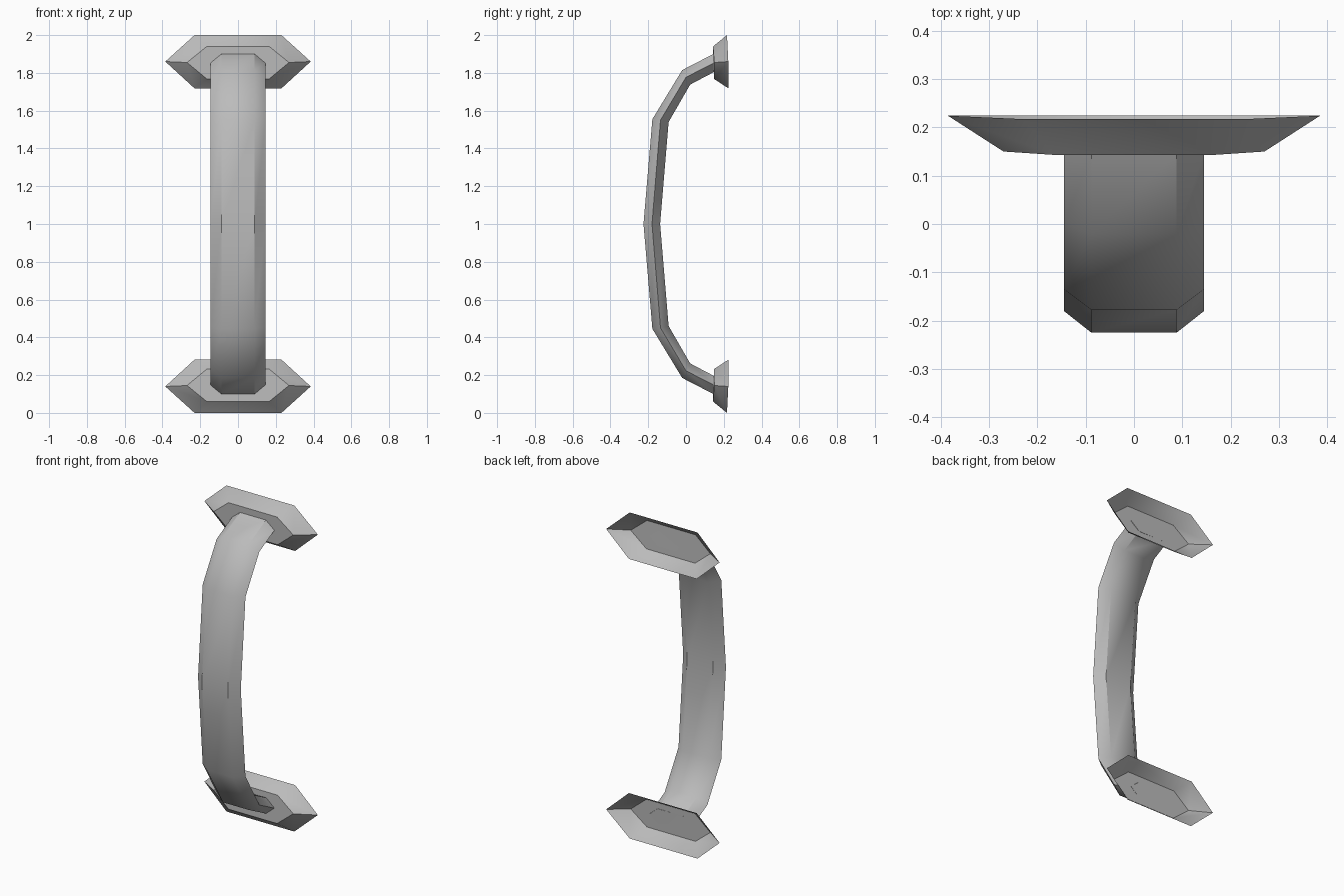
import bpy, bmesh, math

if "Cube" in bpy.data.objects:
    bpy.data.objects.remove(bpy.data.objects["Cube"])

grey = bpy.data.materials.new("satin_grey")
grey.use_nodes = True
COLOUR = (0.5, 0.5, 0.5, 1)
grey.diffuse_color = COLOUR
grey.node_tree.nodes["Principled BSDF"].inputs["Base Color"].default_value = COLOUR


def loft(name, rings, cap_start, cap_end):
    """Skin closed rings of points, cap chosen ends, smooth the shallow bends."""
    bm = bmesh.new()
    loops = [[bm.verts.new(p) for p in ring] for ring in rings]
    for a, b in zip(loops, loops[1:]):
        for i in range(len(a)):
            j = (i + 1) % len(a)
            bm.faces.new((a[i], a[j], b[j], b[i]))
    if cap_start:
        bm.faces.new(loops[0][::-1])
    if cap_end:
        bm.faces.new(loops[-1])
    bmesh.ops.recalc_face_normals(bm, faces=bm.faces)
    # An open dish must face the front
    if not cap_start and sum(f.normal.y * f.calc_area() for f in bm.faces) > 0:
        bmesh.ops.reverse_faces(bm, faces=bm.faces)
    mesh = bpy.data.meshes.new(name)
    bm.to_mesh(mesh)
    bm.free()
    obj = bpy.data.objects.new(name, mesh)
    bpy.context.collection.objects.link(obj)
    mesh.materials.append(grey)
    bpy.ops.object.select_all(action='DESELECT')
    obj.select_set(True)
    bpy.context.view_layer.objects.active = obj
    bpy.ops.object.shade_smooth_by_angle(angle=math.radians(37))
    return obj


def hexagon(flat, wide, outer, middle, inner):
    """Six-sided ring from half widths and (y, z) of its three levels."""
    return [(-flat, *outer), (flat, *outer), (wide, *middle),
            (flat, *inner), (-flat, *inner), (-wide, *middle)]


def flip(ring):
    return [(x, y, 2 - z) for x, y, z in ring]


# Bowed grip: front, side and back (y, z) at each station, middle to top
stations = [
    ((-0.225, 1.0), (-0.18, 1.0), (-0.137, 1.0)),
    ((-0.178, 1.555), (-0.135, 1.55), (-0.092, 1.54)),
    ((-0.02, 1.815), (0.0, 1.777), (0.022, 1.738)),
    ((0.145, 1.9), (0.148, 1.853), (0.149, 1.805)),
]
upper = [hexagon(0.088, 0.145, *s) for s in stations]
loft("grip", [flip(r) for r in upper[:0:-1]] + upper, True, True)

# Dished mounting plates, open at the back
rim = hexagon(0.23, 0.385, (0.217, 2.0), (0.224, 1.86), (0.225, 1.718))
floor = hexagon(0.165, 0.27, (0.143, 1.94), (0.15, 1.855), (0.148, 1.768))
loft("upper_mount", [rim, floor], False, True)
loft("lower_mount", [flip(rim), flip(floor)], False, True)
